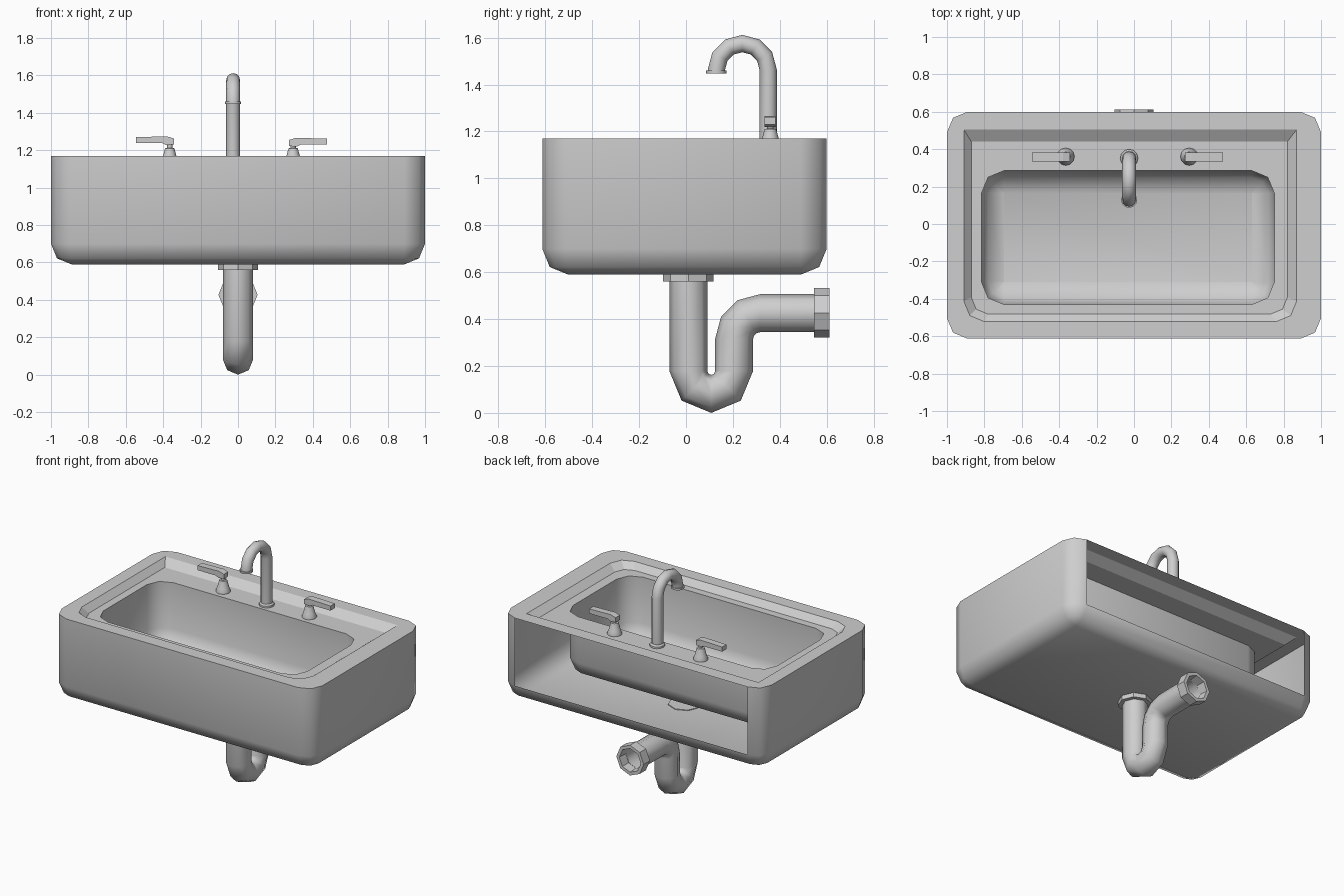
import bpy, bmesh
from math import pi, cos, sin, radians

if "Cube" in bpy.data.objects:
    bpy.data.objects.remove(bpy.data.objects["Cube"])

ceramic = bpy.data.materials.new("light_grey")
ceramic.diffuse_color = (0.62, 0.62, 0.62, 1)
ceramic.use_nodes = True
ceramic.node_tree.nodes["Principled BSDF"].inputs["Base Color"].default_value = ceramic.diffuse_color


def loft(name, loops, cap_start=True, cap_end=True, skip=(), limit=50, recalc=True, sharp_z=None):
    """Skin a list of equal-length loops; skip holds (loop, side) faces to leave open."""
    bm = bmesh.new()
    rows = [[bm.verts.new(p) for p in loop] for loop in loops]
    n = len(rows[0])
    for k in range(len(rows) - 1):
        a, b = rows[k], rows[k + 1]
        for i in range(n):
            if (k, i) not in skip:
                j = (i + 1) % n
                bm.faces.new((a[i], a[j], b[j], b[i]))
    if cap_start:
        bm.faces.new(rows[0][::-1])
    if cap_end:
        bm.faces.new(rows[-1])
    bmesh.ops.remove_doubles(bm, verts=bm.verts, dist=0.0005)
    if recalc:
        bmesh.ops.recalc_face_normals(bm, faces=bm.faces)
    bm.normal_update()
    for f in bm.faces:
        f.smooth = True
    for e in bm.edges:
        if len(e.link_faces) == 2:
            e.smooth = e.calc_face_angle() < radians(limit)
        if sharp_z and all(v.co.z > sharp_z for v in e.verts):
            e.smooth = False
    me = bpy.data.meshes.new(name)
    bm.to_mesh(me)
    bm.free()
    me.materials.append(ceramic)
    ob = bpy.data.objects.new(name, me)
    bpy.context.collection.objects.link(ob)
    return ob


def rounded(x0, x1, y0, y1, r_back, r_front, z, d=0.0):
    """Rectangle loop inset by d, with two-segment rounded corners."""
    x0, x1, y0, y1 = x0 + d, x1 - d, y0 + d, y1 - d
    rb, rf = max(r_back - d, 0), max(r_front - d, 0)
    pts = []
    for cx, cy, r, a0 in ((x1 - rb, y1 - rb, rb, 0), (x0 + rb, y1 - rb, rb, 90),
                          (x0 + rf, y0 + rf, rf, 180), (x1 - rf, y0 + rf, rf, 270)):
        for s in (0, 45, 90):
            a = radians(a0 + s)
            pts.append((cx + r * cos(a), cy + r * sin(a), z))
    return pts


def pipe(name, x, r, n, stations, **kw):
    """Tube in the yz plane; stations are (y, z, angle of the ring's normal)."""
    loops = [[(x + r * cos(t), y + r * sin(t) * cos(th), z + r * sin(t) * sin(th))
              for t in [2 * pi * i / n for i in range(n)]] for y, z, th in stations]
    return loft(name, loops, **kw)


def arc(cy, cz, R, a0, a1, steps, turn=0):
    out = []
    for i in range(steps + 1):
        a = radians(a0 + (a1 - a0) * i / steps)
        out.append((cy + R * cos(a), cz + R * sin(a), a + turn))
    return out


def lathe(name, x, y, n, profile, **kw):
    return loft(name, [[(x + r * cos(2 * pi * i / n), y + r * sin(2 * pi * i / n), z)
                        for i in range(n)] for r, z in profile], limit=35, **kw)


# Sink: outer shell, rim, sloped lip, deck and basin in one skin, back panel open
TOP, DECK = 1.17, 1.13
outer = (-1, 1, -0.613, 0.6, 0.11, 0.11)
basin = (-0.815, 0.75, -0.43, 0.285, 0.12, 0.12)
loft("sink_body", [
    rounded(*outer, 0.59, 0.11),
    rounded(*outer, 0.622, 0.032),
    rounded(*outer, 0.70),
    rounded(*outer, TOP),
    rounded(-0.91, 0.87, -0.522, 0.505, 0, 0.11, TOP),
    rounded(-0.87, 0.82, -0.482, 0.44, 0, 0.09, DECK),
    rounded(*basin, DECK),
    rounded(*basin, 0.81),
    rounded(*basin, 0.725, 0.035),
    rounded(*basin, 0.69, 0.119),
], skip={(2, 2)}, recalc=False, sharp_z=DECK - 0.01)

# Faucet: base ring, swan-neck pipe, outlet collar
FX = -0.026
lathe("faucet_base", FX, 0.352, 12, [(0.048, DECK), (0.048, 1.142), (0.038, 1.152)])
pipe("faucet_pipe", FX, 0.037, 12,
     [(0.35, DECK, 0)] + arc(0.24, 1.465, 0.11, 0, 180, 6) + [(0.13, 1.45, pi)])
lathe("faucet_outlet", FX, 0.129, 12, [(0.043, 1.447), (0.043, 1.46)])

# Handles: stepped cone with an outward lever
lever = [(-0.022, 1.222), (0.02, 1.22), (0.04, 1.23), (0.18, 1.23),
         (0.18, 1.262), (0.015, 1.266), (-0.022, 1.255)]
for side, hx, s, dz in (("left", -0.365, -1, 0.008), ("right", 0.295, 1, 0)):
    lathe(side + "_handle_base", hx, 0.36, 12,
          [(0.047, DECK), (0.047, 1.14), (0.038, 1.16), (0.025, 1.21),
           (0.014, 1.212), (0.014, 1.235)])
    loft(side + "_handle_lever", [[(hx + s * px, y, pz + dz) for px, pz in lever]
                                  for y in (0.335, 0.382)], limit=15)

# Drain: collar, trap pipe with U bend, wall collar
lathe("drain_collar", 0, 0.01, 8, [(0.108, 0.56), (0.108, 0.595)])
pipe("drain_trap", 0, 0.081, 8,
     [(0.01, 0.592, pi)] + arc(0.1075, 0.1785, 0.0975, 180, 360, 4)
     + arc(0.315, 0.315, 0.11, 180, 90, 3, pi) + [(0.56, 0.425, 1.5 * pi)],
     cap_end=False, limit=60)
ring = [(0.08, 0.545), (0.105, 0.545), (0.105, 0.613), (0.082, 0.613), (0.078, 0.55)]
loft("wall_collar", [[(r * cos(i * pi / 4), y, 0.427 + r * sin(i * pi / 4)) for i in range(8)]
                     for r, y in ring], cap_start=False, cap_end=False, limit=35)
